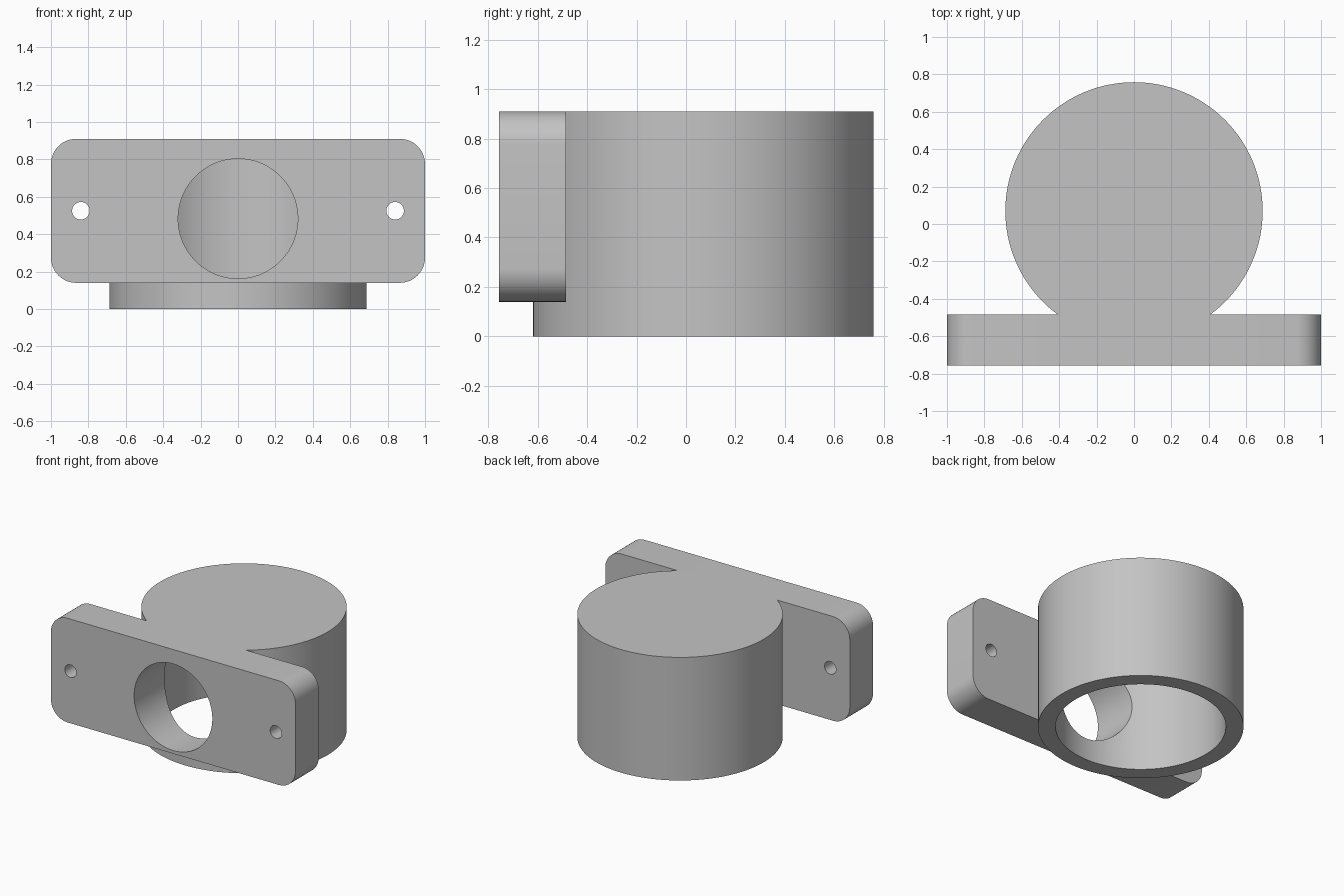
import bpy, bmesh, math
from mathutils import Matrix, Vector

cube = bpy.data.objects.get("Cube")
if cube:
    bpy.data.objects.remove(cube, do_unlink=True)

# One flat colour
grey = bpy.data.materials.new("plain grey")
grey.use_nodes = True
colour = (0.55, 0.55, 0.55, 1)
grey.diffuse_color = colour
grey.node_tree.nodes["Principled BSDF"].inputs["Base Color"].default_value = colour


def finish(name, bm):
    mesh = bpy.data.meshes.new(name)
    bm.to_mesh(mesh)
    bm.free()
    mesh.materials.append(grey)
    obj = bpy.data.objects.new(name, mesh)
    bpy.context.collection.objects.link(obj)
    return obj


def cylinder(name, radius, start, end, sides=96):
    start, end = Vector(start), Vector(end)
    axis = end - start
    turn = axis.to_track_quat('Z', 'Y').to_matrix().to_4x4()
    bm = bmesh.new()
    bmesh.ops.create_cone(bm, cap_ends=True, segments=sides, radius1=radius,
                          radius2=radius, depth=axis.length,
                          matrix=Matrix.Translation((start + end) / 2) @ turn)
    return finish(name, bm)


def rounded_plate(name, low, high, radius):
    low, high = Vector(low), Vector(high)
    bm = bmesh.new()
    bmesh.ops.create_cube(bm, size=1, matrix=Matrix.Translation((low + high) / 2)
                          @ Matrix.Diagonal((*(high - low), 1)))
    corners = [e for e in bm.edges
               if abs((e.verts[0].co - e.verts[1].co).normalized().y) > 0.9]
    bmesh.ops.bevel(bm, geom=corners, offset=radius, segments=12,
                    profile=0.5, affect='EDGES')
    return finish(name, bm)


def combine(target, tool, operation):
    mod = target.modifiers.new(tool.name, 'BOOLEAN')
    mod.operation = operation
    mod.solver = 'EXACT'
    mod.object = tool
    bpy.context.view_layer.objects.active = target
    bpy.ops.object.modifier_apply(modifier=mod.name)
    bpy.data.objects.remove(tool, do_unlink=True)


# Round cup joined to the mounting plate
axis_y, top = 0.07, 0.91
body = cylinder("cup_with_mounting_plate", 0.688, (0, axis_y, 0), (0, axis_y, top), 128)
plate = rounded_plate("plate", (-1, -0.757, 0.14), (1, -0.485, top), 0.135)
combine(body, plate, 'UNION')

# Cavity open at the bottom
combine(body, cylinder("cavity", 0.57, (0, axis_y, -0.2), (0, axis_y, 0.81), 128), 'DIFFERENCE')

# Large front opening into the cavity
combine(body, cylinder("front_opening", 0.32, (0, -1, 0.483), (0, 0, 0.483)), 'DIFFERENCE')

# Screw holes through the plate ends
for side in (-1, 1):
    x = 0.84 * side
    combine(body, cylinder("screw_hole", 0.047, (x, -1, 0.525), (x, -0.3, 0.525), 32), 'DIFFERENCE')

# Smooth curved walls with crisp edges
bpy.ops.object.select_all(action='DESELECT')
body.select_set(True)
bpy.context.view_layer.objects.active = body
bpy.ops.object.shade_smooth_by_angle(angle=math.radians(30))
